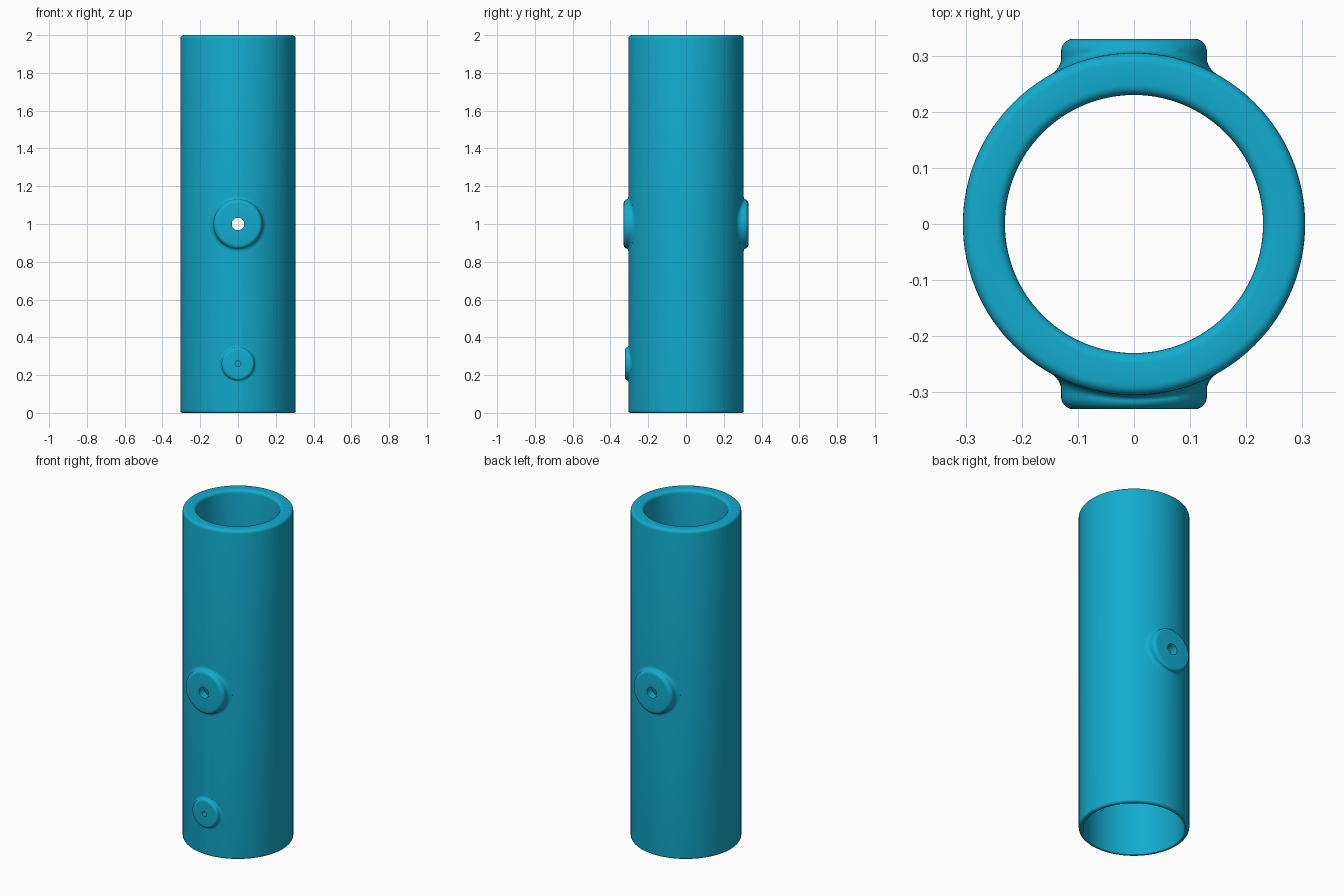
import bpy, bmesh, math

if "Cube" in bpy.data.objects:
    bpy.data.objects.remove(bpy.data.objects["Cube"])

R_OUT, R_TOP, R_LOW = 0.305, 0.23, 0.28   # outer wall, upper bore, lower bore
STEP_Z = 1.5
SEG = 128

blue = bpy.data.materials.new("teal_blue")
blue.diffuse_color = (0.006, 0.41, 0.62, 1)
blue.use_nodes = True
blue.node_tree.nodes["Principled BSDF"].inputs["Base Color"].default_value = blue.diffuse_color


def arc(cx, cz, r, a0, a1, n=5):
    """Rounded corner points of a profile."""
    return [(cx + r * math.cos(math.radians(a0 + (a1 - a0) * i / n)),
             cz + r * math.sin(math.radians(a0 + (a1 - a0) * i / n))) for i in range(n + 1)]


def loft(name, rings, closed):
    """Skin a list of equal-length point rings into one object."""
    bm = bmesh.new()
    vs = [[bm.verts.new(p) for p in ring] for ring in rings]
    n = len(vs[0])
    pairs = list(zip(vs, vs[1:])) + ([(vs[-1], vs[0])] if closed else [])
    for a, b in pairs:
        for i in range(n):
            j = (i + 1) % n
            bm.faces.new((a[i], a[j], b[j], b[i]))
    bmesh.ops.recalc_face_normals(bm, faces=bm.faces)
    me = bpy.data.meshes.new(name)
    bm.to_mesh(me)
    bm.free()
    me.materials.append(blue)
    ob = bpy.data.objects.new(name, me)
    bpy.context.collection.objects.link(ob)
    return ob


def smooth(ob):
    bpy.ops.object.select_all(action='DESELECT')
    ob.select_set(True)
    bpy.context.view_layer.objects.active = ob
    bpy.ops.object.shade_smooth_by_angle(angle=math.radians(35))


# Tube: revolved wall profile with rounded rims and a wider lower bore
f = 0.018
profile = (arc(R_OUT - 0.012, 0.012, 0.012, -90, 0)
           + arc(R_OUT - f, 2 - f, f, 0, 90)
           + arc(R_TOP + f, 2 - f, f, 90, 180)
           + [(R_TOP, STEP_Z), (R_LOW, STEP_Z)]
           + arc(R_LOW + 0.005, 0.005, 0.005, 180, 270, 3))
rings = [[(r * math.cos(t), r * math.sin(t), z)
          for t in (2 * math.pi * i / SEG for i in range(SEG))] for r, z in profile]
tube = loft("tube", rings, True)


def boss(name, side, z0, radius, face, hole):
    """Round pad blended into the tube wall, with a drilled hole."""
    # each entry: radius, then a rule giving y from the wall height under it
    n, steps = 64, 6
    rings = []

    def ring(r, rule):
        pts = []
        for i in range(n):
            t = 2 * math.pi * i / n
            x = r * math.cos(t)
            pts.append((x, side * rule(x), z0 + r * math.sin(t)))
        rings.append(pts)

    def wall(x):
        return math.sqrt(R_OUT ** 2 - x ** 2)

    # drilled hole and flat face
    ring(hole, lambda x: math.sqrt(R_LOW ** 2 - x ** 2))
    ring(hole, lambda x: face)
    # rounded outer edge
    edge = 0.022 * radius / 0.13
    for k in range(steps + 1):
        a = math.pi / 2 * k / steps
        ring(radius - edge + edge * math.sin(a),
             lambda x, a=a: face - min(edge, 0.6 * (face - wall(x))) * (1 - math.cos(a)))
    # hollow blend down to the wall
    flare = 0.018 * radius / 0.13
    for k in range(steps + 1):
        a = math.pi / 2 * k / steps
        ring(radius + flare * (1 - math.cos(a)),
             lambda x, a=a: wall(x) + min(flare, 0.4 * (face - wall(x))) * (1 - math.sin(a)))
    ring(radius + flare, lambda x: wall(x) - 0.006)
    ob = loft(name, rings, False)

    # matching hole through the tube wall
    bpy.ops.mesh.primitive_cylinder_add(vertices=n, radius=hole, depth=0.3,
                                        location=(0, side * 0.3, z0),
                                        rotation=(math.pi / 2, 0, 0))
    cutter = bpy.context.object
    cutter.name = name + "_cutter"
    cutter.hide_render = True
    cutter.data.materials.append(blue)
    mod = tube.modifiers.new("hole", 'BOOLEAN')
    mod.operation, mod.object, mod.solver = 'DIFFERENCE', cutter, 'EXACT'
    bpy.context.view_layer.objects.active = tube
    bpy.ops.object.modifier_apply(modifier=mod.name)
    bpy.data.objects.remove(cutter)
    smooth(ob)


boss("front_pivot_boss", -1, 1.0, 0.13, 0.33, 0.033)
boss("back_pivot_boss", 1, 1.0, 0.13, 0.33, 0.033)
boss("set_screw_boss", -1, 0.26, 0.087, 0.323, 0.015)
smooth(tube)
